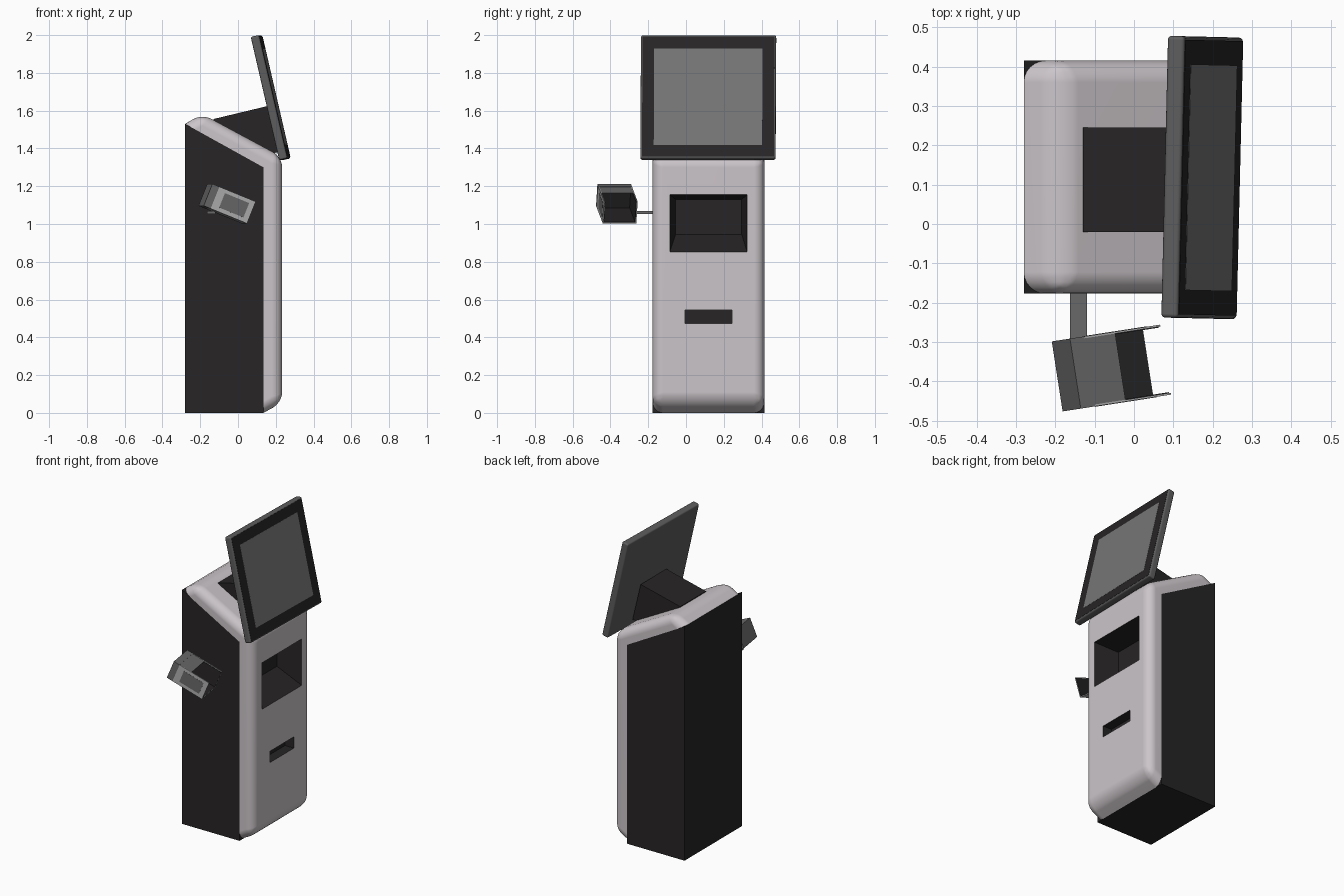
import bpy, bmesh
from math import radians
from mathutils import Matrix, Vector, Euler

if "Cube" in bpy.data.objects:
    bpy.data.objects.remove(bpy.data.objects["Cube"])


def material(name, r, g, b):
    m = bpy.data.materials.new(name)
    m.diffuse_color = (r, g, b, 1)
    m.use_nodes = True
    m.node_tree.nodes["Principled BSDF"].inputs["Base Color"].default_value = m.diffuse_color
    return m


SHELL = material("pale_shell", 0.60, 0.56, 0.585)
DARK = material("dark_panel", 0.02, 0.018, 0.019)
CASE = material("case_grey", 0.11, 0.11, 0.11)
GLASS = material("screen_grey", 0.18, 0.18, 0.18)
LIGHT = material("reader_grey", 0.42, 0.42, 0.42)
MID = material("reader_inset_grey", 0.14, 0.14, 0.14)


def finish(name, bm, mat, matrix=Matrix()):
    bmesh.ops.recalc_face_normals(bm, faces=bm.faces)
    me = bpy.data.meshes.new(name)
    bm.to_mesh(me)
    bm.free()
    ob = bpy.data.objects.new(name, me)
    ob.matrix_world = matrix
    me.materials.append(mat)
    bpy.context.collection.objects.link(ob)
    return ob


def box(name, lo, hi, mat, matrix=Matrix(), bevel=0):
    lo, hi = Vector(lo), Vector(hi)
    bm = bmesh.new()
    bmesh.ops.create_cube(bm, size=1)
    bmesh.ops.scale(bm, vec=hi - lo, verts=bm.verts)
    bmesh.ops.translate(bm, vec=(lo + hi) / 2, verts=bm.verts)
    if bevel:
        bmesh.ops.bevel(bm, geom=bm.edges[:], offset=bevel, segments=3,
                        profile=0.5, affect='EDGES')
    ob = finish(name, bm, mat, matrix)
    if bevel:
        smooth(ob)
    return ob


def loft(rings, joins=()):
    """Solid between two matching rings; edges touching non-kept points get rounded."""
    bm = bmesh.new()
    a, b = [[bm.verts.new(p) for p in ring] for ring in rings]
    n = len(a)
    bm.faces.new(a)
    bm.faces.new(b[::-1])
    for i in range(n):
        j = (i + 1) % n
        bm.faces.new((a[i], b[i], b[j], a[j]))
    if joins:
        keep = {v for i in joins for v in (a[i], b[i])}
        edges = [e for e in bm.edges if not (e.verts[0] in keep and e.verts[1] in keep)]
        bmesh.ops.bevel(bm, geom=edges, offset=0.055, segments=6,
                        profile=0.5, affect='EDGES', clamp_overlap=True)
    return bm


def activate(ob):
    bpy.ops.object.select_all(action='DESELECT')
    ob.select_set(True)
    bpy.context.view_layer.objects.active = ob


def smooth(ob):
    activate(ob)
    bpy.ops.object.shade_smooth_by_angle(angle=radians(32))
    w = ob.modifiers.new("weighted", 'WEIGHTED_NORMAL')
    w.keep_sharp = True


def cut(ob, cutter):
    m = ob.modifiers.new("cut", 'BOOLEAN')
    m.operation = 'DIFFERENCE'
    m.solver = 'EXACT'
    m.material_mode = 'TRANSFER'
    m.object = cutter
    activate(ob)
    bpy.ops.object.modifier_apply(modifier=m.name)


Y0, Y1 = -0.177, 0.415


def prism(profile, joins=()):
    return loft([[(x, y, z) for x, z in profile] for y in (Y0, Y1)], joins)


# Cabinet and the rounded shell over its front and top
cabinet = finish("cabinet", prism([(-0.28, 0), (0.135, 0), (0.135, 1.30), (-0.28, 1.53)]), DARK)
shell = finish("front_shell", prism([(-0.28, 1.53), (-0.19, 1.583), (0.234, 1.355),
                                     (0.234, 0.055), (0.135, 0), (0.135, 1.30)],
                                    joins=(0, 4, 5)), SHELL)


# Tapered tray recess and small slot
def rect(x, y0, y1, z0, z1):
    return [(x, y0, z0), (x, y1, z0), (x, y1, z1), (x, y0, z1)]


recesses = [
    finish("tray_cutter", loft([rect(0.24, -0.087, 0.325, 0.848, 1.156),
                                rect(0.075, -0.055, 0.295, 0.945, 1.13)]), DARK),
    finish("slot_cutter", loft([rect(0.24, -0.005, 0.243, 0.472, 0.546),
                                rect(0.17, -0.005, 0.243, 0.472, 0.546)]), DARK),
]
for c in recesses:
    cut(shell, c)
    c.hide_render = True
cut(cabinet, recesses[0])
for c in recesses:
    bpy.data.objects.remove(c, do_unlink=True)
smooth(shell)

# Tilted display
S = Matrix.Translation((0.173, 0.118, 1.669)) @ Euler(
    (0, radians(-13), radians(-1.36))).to_matrix().to_4x4()
box("display_case", (-0.0225, -0.358, -0.335), (0.0225, 0.358, 0.335), CASE, S, bevel=0.01)
box("display_bezel", (0.015, -0.349, -0.326), (0.0235, 0.349, 0.326), DARK, S)
box("display_screen", (0.015, -0.287, -0.262), (0.0245, 0.287, 0.262), GLASS, S)

# Bracket between cabinet top and display
B = Matrix.Translation((0.013, 0.1125, 1.59)) @ Matrix.Rotation(radians(-13.5), 4, 'Y')
box("display_bracket", (-0.147, -0.1325, -0.25), (0.147, 0.1325, 0), DARK, B)

# Side arm and open hooded reader
box("reader_arm", (-0.163, -0.36, 1.052), (-0.12, Y0 + 0.01, 1.07), MID)
R = Matrix.Translation((-0.0575, -0.366, 1.1075)) @ Euler(
    (0, radians(22), radians(8.8))).to_matrix().to_4x4()
L, W, H, T = 0.125, 0.09, 0.0625, 0.005
box("reader_back", (-L, -W, -H), (-0.085, W, H), MID, R)
box("reader_top", (-0.085, -W + T, H - T), (0.0, W - T, H - 0.001), MID, R)
box("reader_floor", (-0.085, -W + T, -H), (L, W - T, -H + T), LIGHT, R)
box("reader_floor_lining", (-0.08, -W + T, -H + T), (L - 0.002, W - T, -H + T + 0.002), DARK, R)
box("reader_back_lining", (-0.085, -W + T, -H + T), (-0.08, W - T, H - T), DARK, R)
for side, s in (("near", -1), ("far", 1)):
    def span(a, b):
        return sorted((s * a, s * b))
    for label, x0, z, y, m in (("wall", (-0.085, L), (-H, H), (W - T, W), LIGHT),
                               ("inset", (-0.045, 0.095), (-0.04, 0.042), (W - 0.001, W + 0.001), MID),
                               ("wall_lining", (-0.08, L - 0.002), (-H + T, H - T),
                                (W - T - 0.002, W - T), DARK)):
        ya, yb = span(*y)
        box(f"reader_{side}_{label}", (x0[0], ya, z[0]), (x0[1], yb, z[1]), m, R)
